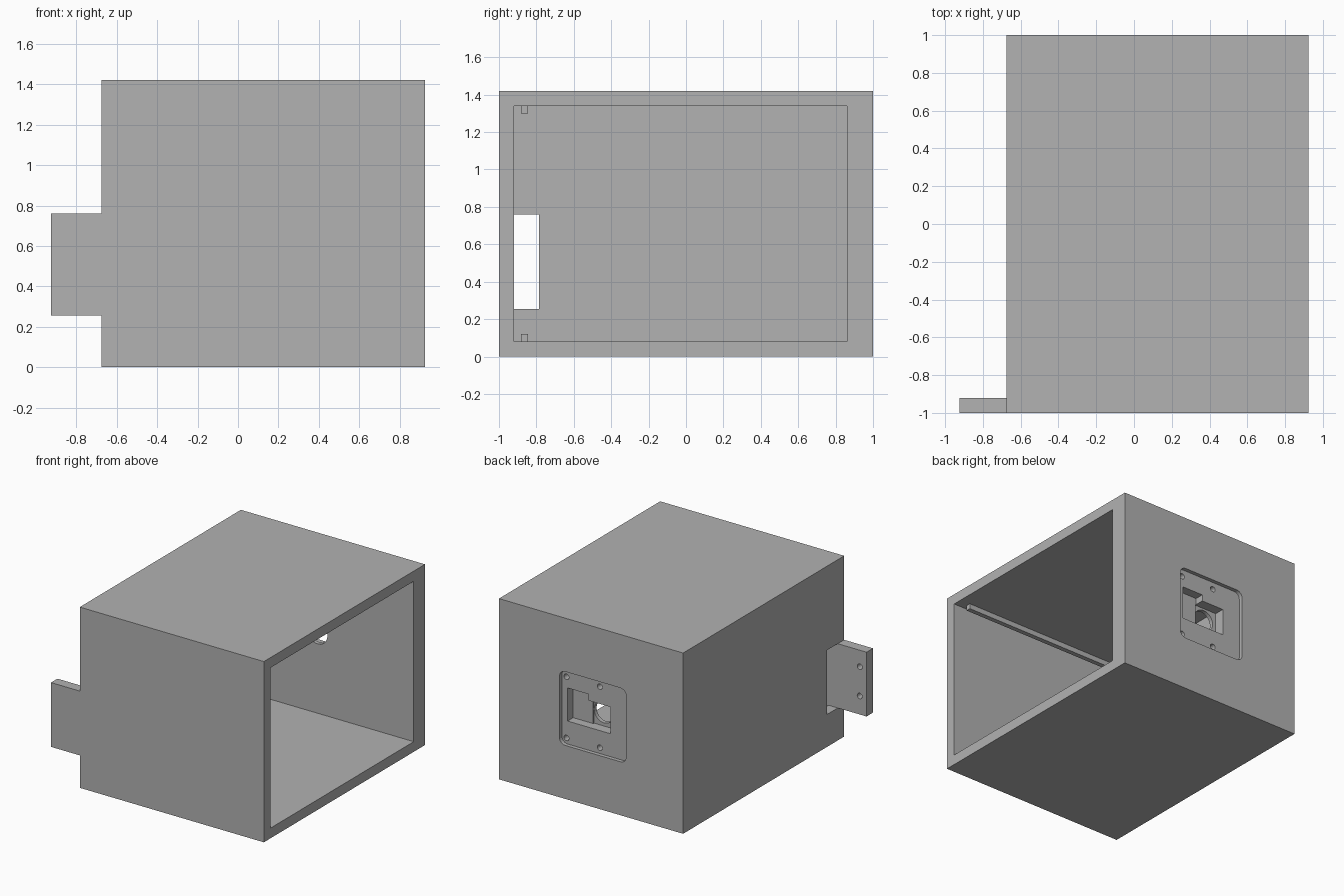
import bpy
import bmesh
from math import cos, sin, pi

cube = bpy.data.objects.get("Cube")
if cube:
    bpy.data.objects.remove(cube, do_unlink=True)

grey = bpy.data.materials.new("plain_grey")
grey.use_nodes = True
grey.diffuse_color = (0.445, 0.445, 0.445, 1)
grey.node_tree.nodes["Principled BSDF"].inputs["Base Color"].default_value = grey.diffuse_color


def prism(name, profile, y0, y1):
    """Extrude an x-z profile from y0 to y1."""
    bm = bmesh.new()
    face = bm.faces.new([bm.verts.new((x, y0, z)) for x, z in profile])
    grown = bmesh.ops.extrude_face_region(bm, geom=[face])["geom"]
    verts = [v for v in grown if isinstance(v, bmesh.types.BMVert)]
    bmesh.ops.translate(bm, verts=verts, vec=(0, y1 - y0, 0))
    bmesh.ops.recalc_face_normals(bm, faces=bm.faces)
    mesh = bpy.data.meshes.new(name)
    bm.to_mesh(mesh)
    bm.free()
    mesh.materials.append(grey)
    obj = bpy.data.objects.new(name, mesh)
    bpy.context.collection.objects.link(obj)
    return obj


def rect(x0, x1, z0, z1):
    return [(x0, z0), (x1, z0), (x1, z1), (x0, z1)]


def circle(x, z, r, n=24):
    return [(x + r * cos(2 * pi * i / n), z + r * sin(2 * pi * i / n)) for i in range(n)]


def rounded(x0, x1, z0, z1, r, n=6):
    corners = [(x1 - r, z1 - r), (x0 + r, z1 - r), (x0 + r, z0 + r), (x1 - r, z0 + r)]
    return [(x + r * cos(pi / 2 * (k + i / n)), z + r * sin(pi / 2 * (k + i / n)))
            for k, (x, z) in enumerate(corners) for i in range(n + 1)]


def cut(target, profile, y0, y1):
    """Subtract a prism from the target and discard the cutter."""
    cutter = prism("cutter", profile, y0, y1)
    cutter.hide_render = True
    mod = target.modifiers.new("cut", "BOOLEAN")
    mod.operation = "DIFFERENCE"
    mod.solver = "EXACT"
    mod.object = cutter
    bpy.context.view_layer.objects.active = target
    bpy.ops.object.modifier_apply(modifier=mod.name)
    bpy.data.objects.remove(cutter, do_unlink=True)


LEFT, RIGHT, TOP = -0.675, 0.925, 1.42
INNER = LEFT + 0.08
FRONT_IN, BACK_IN = -0.92, 0.86

# Housing, open on the +x side
housing = prism("housing", rect(LEFT, RIGHT, 0, TOP), -1, 1)
cut(housing, rect(INNER, RIGHT + 0.2, 0.08, 1.34), FRONT_IN, BACK_IN)

# Slot through the end wall beside the tab
cut(housing, rect(LEFT - 0.1, INNER + 0.1, 0.255, 0.76), FRONT_IN, -0.785)

# Shallow rounded recess for the latch plate
cut(housing, rounded(-0.18, 0.4, 0.42, 1.0, 0.05), 0.97, 1.1)

# Stepped latch pocket and the round hole into the housing
cut(housing, rect(0.17, 0.35, 0.6, 0.86), 0.9, 1.05)
cut(housing, rect(-0.024, 0.176, 0.6, 0.81), 0.89, 1.05)
cut(housing, circle(0.09, 0.71, 0.085, 32), 0.8, 0.95)

# Blind screw holes around the pocket
for x in (0.36, 0.07):
    for z in (0.945, 0.465):
        cut(housing, circle(x, z, 0.022, 16), 0.91, 1.05)

# Mounting tab with two blind holes on its inner face
tab = prism("mounting_tab", rect(-0.925, LEFT, 0.255, 0.76), -1, FRONT_IN)
for z in (0.63, 0.4):
    cut(tab, circle(-0.866, z, 0.022, 16), -0.97, -0.85)

# Guide ribs along floor and ceiling
for name, z in (("lower_rib", 0.08), ("upper_rib", 1.3)):
    prism(name, rect(INNER, 0.84, z, z + 0.04), -0.882, -0.845)
